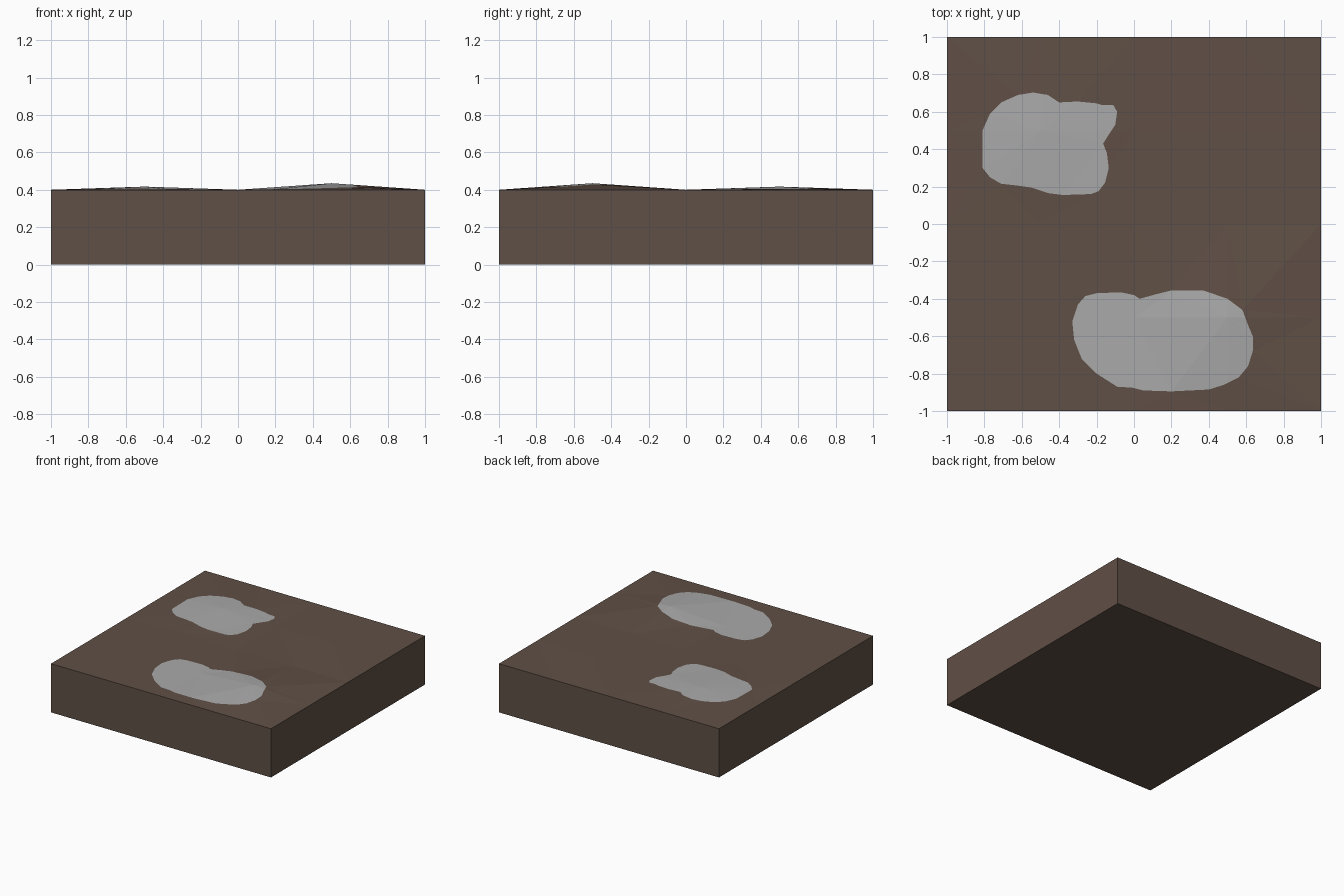
import bpy, bmesh
from mathutils import Vector, geometry

if "Cube" in bpy.data.objects:
    bpy.data.objects.remove(bpy.data.objects["Cube"])

TOP = 0.4
# slight mounds of the coarse height grid: (x, y): height
MOUNDS = {(0.5, -0.5): 0.035, (-0.5, 0.5): 0.017, (0.5, 0.5): 0.004}

# outlines of the two pale patches
PATCH_A = [(-.81, .5), (-.77, .59), (-.71, .65), (-.62, .69), (-.54, .703), (-.46, .69),
           (-.40, .65), (-.30, .655), (-.2, .645), (-.17, .635), (-.11, .635), (-.09, .6),
           (-.10, .53), (-.14, .47), (-.165, .43), (-.145, .38), (-.135, .3), (-.155, .22),
           (-.19, .175), (-.23, .16), (-.38, .155), (-.46, .165), (-.55, .195),
           (-.62, .205), (-.71, .215), (-.77, .25), (-.81, .3)]
PATCH_B = [(-.33, -.52), (-.30, -.43), (-.26, -.385), (-.2, -.37), (-.07, -.365), (0, -.38),
           (.03, -.4), (.12, -.375), (.2, -.355), (.37, -.355), (.5, -.4), (.58, -.46),
           (.61, -.54), (.635, -.6), (.635, -.68), (.61, -.76), (.56, -.82), (.48, -.86),
           (.4, -.885), (.2, -.895), (.05, -.89), (-.01, -.875), (-.09, -.87), (-.2, -.8),
           (-.28, -.72), (-.32, -.62)]


def material(name, rgb):
    m = bpy.data.materials.new(name)
    m.diffuse_color = (*rgb, 1)
    m.use_nodes = True
    m.node_tree.nodes["Principled BSDF"].inputs["Base Color"].default_value = m.diffuse_color
    return m


def height(x, y):
    return TOP + sum(h * max(0, 1 - abs(x - cx) * 2) * max(0, 1 - abs(y - cy) * 2)
                     for (cx, cy), h in MOUNDS.items())


def inside(p, poly):
    hit = False
    for (x1, y1), (x2, y2) in zip(poly, poly[1:] + poly[:1]):
        if (y1 > p[1]) != (y2 > p[1]) and p[0] < x1 + (p[1] - y1) * (x2 - x1) / (y2 - y1):
            hit = not hit
    return hit


# flat layout: 4 x 4 grid cut by the patch outlines
verts = [Vector((i / 2 - 1, j / 2 - 1)) for j in range(5) for i in range(5)]
edges = [(j * 5 + i, j * 5 + i + 1) for j in range(5) for i in range(4)]
edges += [(j * 5 + i, j * 5 + i + 5) for j in range(4) for i in range(5)]
for patch in (PATCH_A, PATCH_B):
    n, k = len(verts), len(patch)
    verts += [Vector(p) for p in patch]
    edges += [(n + i, n + (i + 1) % k) for i in range(k)]
cut_verts, _, tris, *_ = geometry.delaunay_2d_cdt(verts, edges, [], 0, 1e-5)

# top surface, coloured by patch
bm = bmesh.new()
bv = [bm.verts.new((v.x, v.y, height(v.x, v.y))) for v in cut_verts]
for t in tris:
    f = bm.faces.new([bv[i] for i in t])
    c = f.calc_center_median()
    f.material_index = int(inside(c, PATCH_A) or inside(c, PATCH_B))

# sides and base
rim = [e for e in bm.edges if e.is_boundary]
ext = bmesh.ops.extrude_edge_only(bm, edges=rim)["geom"]
for v in ext:
    if isinstance(v, bmesh.types.BMVert):
        v.co.z = 0
for f in ext:
    if isinstance(f, bmesh.types.BMFace):
        f.material_index = 0
base = bmesh.ops.holes_fill(bm, edges=[e for e in bm.edges if e.is_boundary], sides=0)
for f in base["faces"]:
    f.material_index = 0
bmesh.ops.recalc_face_normals(bm, faces=bm.faces)

mesh = bpy.data.meshes.new("ground_tile")
bm.to_mesh(mesh)
bm.free()
mesh.materials.append(material("brown earth", (0.118, 0.080, 0.061)))
mesh.materials.append(material("pale grey", (0.40, 0.40, 0.40)))
bpy.context.collection.objects.link(bpy.data.objects.new("ground_tile", mesh))
